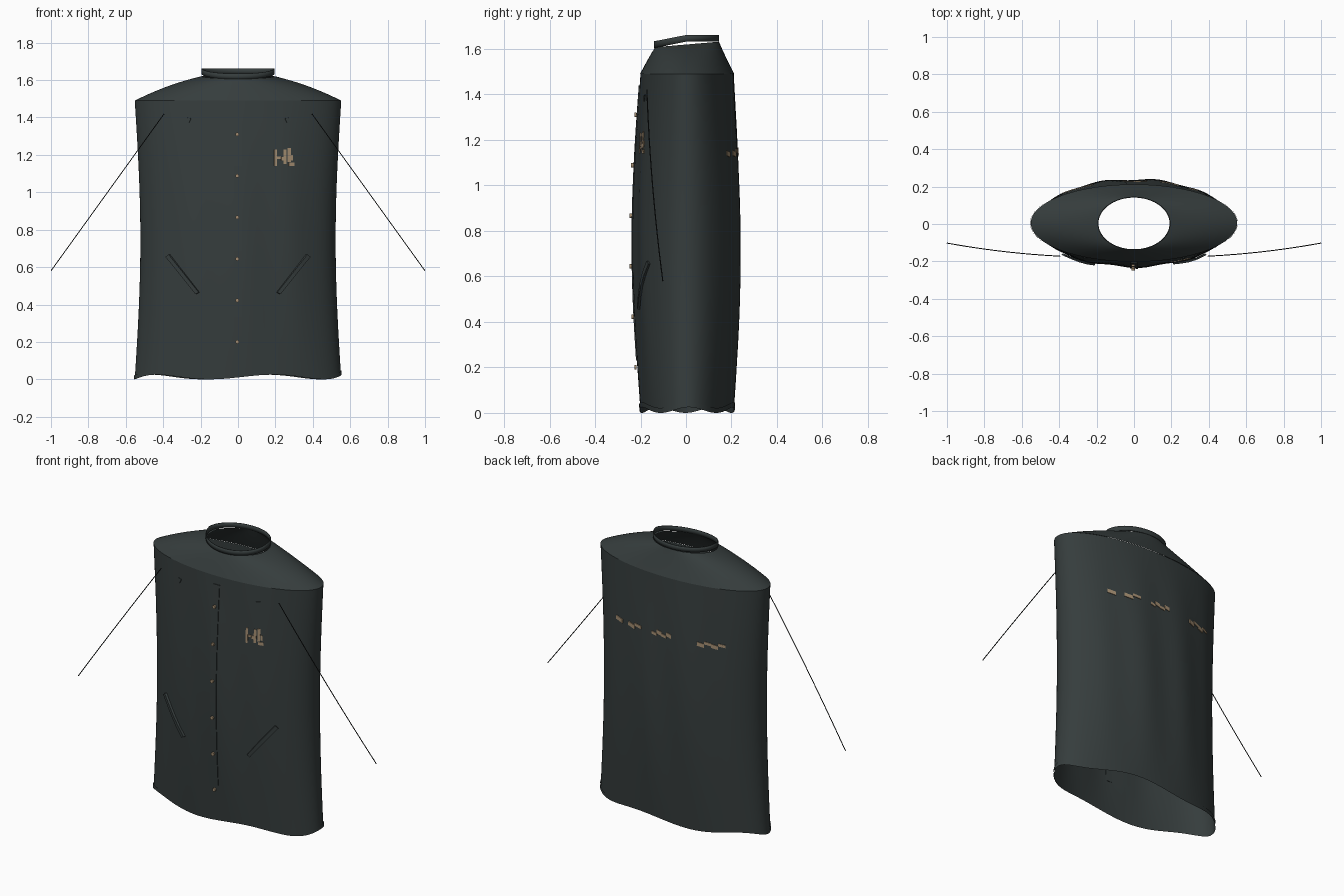
import bpy
import math
from math import sin, cos, pi, radians

if "Cube" in bpy.data.objects:
    bpy.data.objects.remove(bpy.data.objects["Cube"], do_unlink=True)


def material(name, r, g, b):
    m = bpy.data.materials.new(name)
    m.use_nodes = True
    m.diffuse_color = (r, g, b, 1)
    bsdf = m.node_tree.nodes["Principled BSDF"]
    bsdf.inputs["Base Color"].default_value = (r, g, b, 1)
    bsdf.inputs["Roughness"].default_value = 0.8
    return m


CLOTH = material("dark slate cloth", 0.036, 0.046, 0.046)
CORD = material("black cord", 0.01, 0.012, 0.012)
TAN = material("tan thread", 0.36, 0.26, 0.16)


def add_mesh(name, verts, faces, mat, smooth=True):
    me = bpy.data.meshes.new(name)
    me.from_pydata(verts, [], faces)
    me.update()
    me.materials.append(mat)
    ob = bpy.data.objects.new(name, me)
    bpy.context.collection.objects.link(ob)
    if smooth:
        bpy.ops.object.select_all(action='DESELECT')
        ob.select_set(True)
        bpy.context.view_layer.objects.active = ob
        bpy.ops.object.shade_smooth_by_angle(angle=radians(35))
    return ob


def ring_loft(name, point, rows, mat, seg=96):
    """Open tube; point(angle, t) with angle 0 at the front and t from 0 to 1."""
    verts = [point(2 * pi * i / seg, r / rows) for r in range(rows + 1) for i in range(seg)]
    faces = [(r * seg + i, r * seg + (i + 1) % seg, (r + 1) * seg + (i + 1) % seg, (r + 1) * seg + i)
             for r in range(rows) for i in range(seg)]
    return add_mesh(name, verts, faces, mat)


# Torso shell: waisted from the front, fuller from the side, with soft folds
TOP = 1.49


def half_width(z):
    return 0.552 - 0.03 * sin(pi * min(max(z / TOP, 0), 1))


def torso_point(a, z, out=0.0):
    k = sin(pi * min(max(z / TOP, 0), 1))
    fold = 0.006 * k * sin(11 * a + 1.5 * z) * cos(a) ** 2
    x = (half_width(z) + out) * sin(a)
    y = 0.005 - (0.205 + 0.03 * k + fold + out) * cos(a)
    return (x, y, z)


def hem_height(a):
    return 0.0125 + 0.0125 * cos(5 * (a - radians(20)))


def torso(a, t):
    low = hem_height(a)
    return torso_point(a, low + (TOP - low) * t)


def hem(a, t):
    low = hem_height(a)
    return torso_point(a, low + 0.022 * t, 0.004)


ring_loft("torso", torso, 40, CLOTH)
ring_loft("hem_band", hem, 2, CLOTH)


# Shoulder yoke rising to the open neck
def yoke(a, t):
    rise = t + 0.4 * t * (1 - t)
    x = (0.552 - 0.36 * t) * sin(a)
    y = 0.005 - (0.207 - 0.067 * rise) * cos(a)
    return (x, y, TOP + (0.13 - 0.012 * cos(a) * t) * rise)


ring_loft("shoulder_yoke", yoke, 14, CLOTH)


# Stand collar, dropping toward the front
def collar(a, t):
    drop = 0.028 * max(cos(a), 0)
    return (0.195 * sin(a), 0.003 - 0.143 * cos(a), 1.633 - drop + 0.029 * t)


band = ring_loft("collar", collar, 2, CLOTH)
thick = band.modifiers.new("thickness", 'SOLIDIFY')
thick.thickness = 0.005


# Patches laid over the torso surface
def on_torso(x, z, back, out):
    a = math.asin(max(-1, min(1, x / half_width(z))))
    return torso_point(pi - a if back else a, z, out)


def patch(name, corners, mat, back=False, out=0.004, depth=0.006, cuts=1):
    """Thin plate from four (x, z) corners, divided along its first side."""
    (ax, az), (bx, bz), (cx, cz), (dx, dz) = corners
    verts = []
    for d in (out, out - depth):
        for i in range(cuts + 1):
            t = i / cuts
            verts.append(on_torso(ax + (bx - ax) * t, az + (bz - az) * t, back, d))
            verts.append(on_torso(dx + (cx - dx) * t, dz + (cz - dz) * t, back, d))
    n = 2 * (cuts + 1)
    faces = []
    for i in range(0, 2 * cuts, 2):
        faces += [(i, i + 2, i + 3, i + 1), (n + i, n + i + 1, n + i + 3, n + i + 2),
                  (i, n + i, n + i + 2, i + 2), (i + 1, i + 3, n + i + 3, n + i + 1)]
    faces += [(0, 1, n + 1, n), (n - 2, 2 * n - 2, 2 * n - 1, n - 1)]
    return add_mesh(name, verts, faces, mat, smooth=False)


# Front placket and buttons
patch("placket", [(-0.02, 0.23), (-0.02, 1.44), (0.02, 1.44), (0.02, 0.23)], CLOTH, cuts=24)
for i in range(6):
    z = 1.31 - 0.222 * i
    x, y, _ = on_torso(-0.004, z, False, 0.009)
    bpy.ops.mesh.primitive_cylinder_add(vertices=16, radius=0.01, depth=0.01,
                                        location=(x, y, z), rotation=(pi / 2, 0, 0))
    button = bpy.context.object
    button.name = f"button_{i + 1}"
    button.data.materials.append(TAN)

# Slanted pocket welts, shoulder tabs and hanging cords on both sides
for side, s in (("left", 1), ("right", -1)):
    patch(f"{side}_pocket_welt", [(s * 0.205, 0.465), (s * 0.362, 0.668),
                                  (s * 0.378, 0.655), (s * 0.222, 0.455)],
          CLOTH, out=0.014, depth=0.012, cuts=4)
    patch(f"{side}_chest_tab", [(s * 0.265, 1.375), (s * 0.275, 1.4),
                                (s * 0.25, 1.395), (s * 0.262, 1.37)], CLOTH)
    curve = bpy.data.curves.new(f"{side}_cord", 'CURVE')
    curve.dimensions = '3D'
    curve.bevel_depth = 0.0025
    curve.bevel_resolution = 1
    curve.use_fill_caps = True
    spline = curve.splines.new('POLY')
    spline.points.add(12)
    for i, p in enumerate(spline.points):
        t = i / 12
        p.co = (s * (0.395 + 0.605 * t), -0.172 + 0.07 * t - 0.04 * t * (1 - t),
                1.42 - 0.84 * t, 1)
    curve.materials.append(CORD)
    bpy.context.collection.objects.link(bpy.data.objects.new(f"{side}_cord", curve))

# Worn stitching on the left chest: abstract upright and cross dashes
for i, (x, z, w, h) in enumerate([(0.2, 1.185, 0.013, 0.09), (0.218, 1.185, 0.02, 0.012),
                                  (0.25, 1.19, 0.015, 0.08), (0.272, 1.2, 0.016, 0.075),
                                  (0.285, 1.15, 0.03, 0.018), (0.238, 1.18, 0.014, 0.02),
                                  (0.287, 1.185, 0.012, 0.03)]):
    patch(f"chest_stitch_{i + 1}", [(x - w / 2, z - h / 2), (x + w / 2, z - h / 2),
                                    (x + w / 2, z + h / 2), (x - w / 2, z + h / 2)], TAN)

# Worn stitching across the upper back: three groups of ragged dashes
for g, (x0, x1) in enumerate([(0.14, 0.34), (-0.06, 0.07), (-0.38, -0.22)]):
    n = 4
    step = (x1 - x0) / n
    for i in range(n):
        if g == 0 and i == 2:
            continue
        x = x0 + i * step
        z = 1.145 + 0.006 * (-1) ** i
        h = 0.011 + 0.004 * ((i + g) % 2)
        patch(f"back_stitch_{g + 1}_{i + 1}", [(x, z - h), (x + step, z - h * 0.5),
                                               (x + step, z + h), (x, z + h * 0.5)],
              TAN, back=True, cuts=2)
